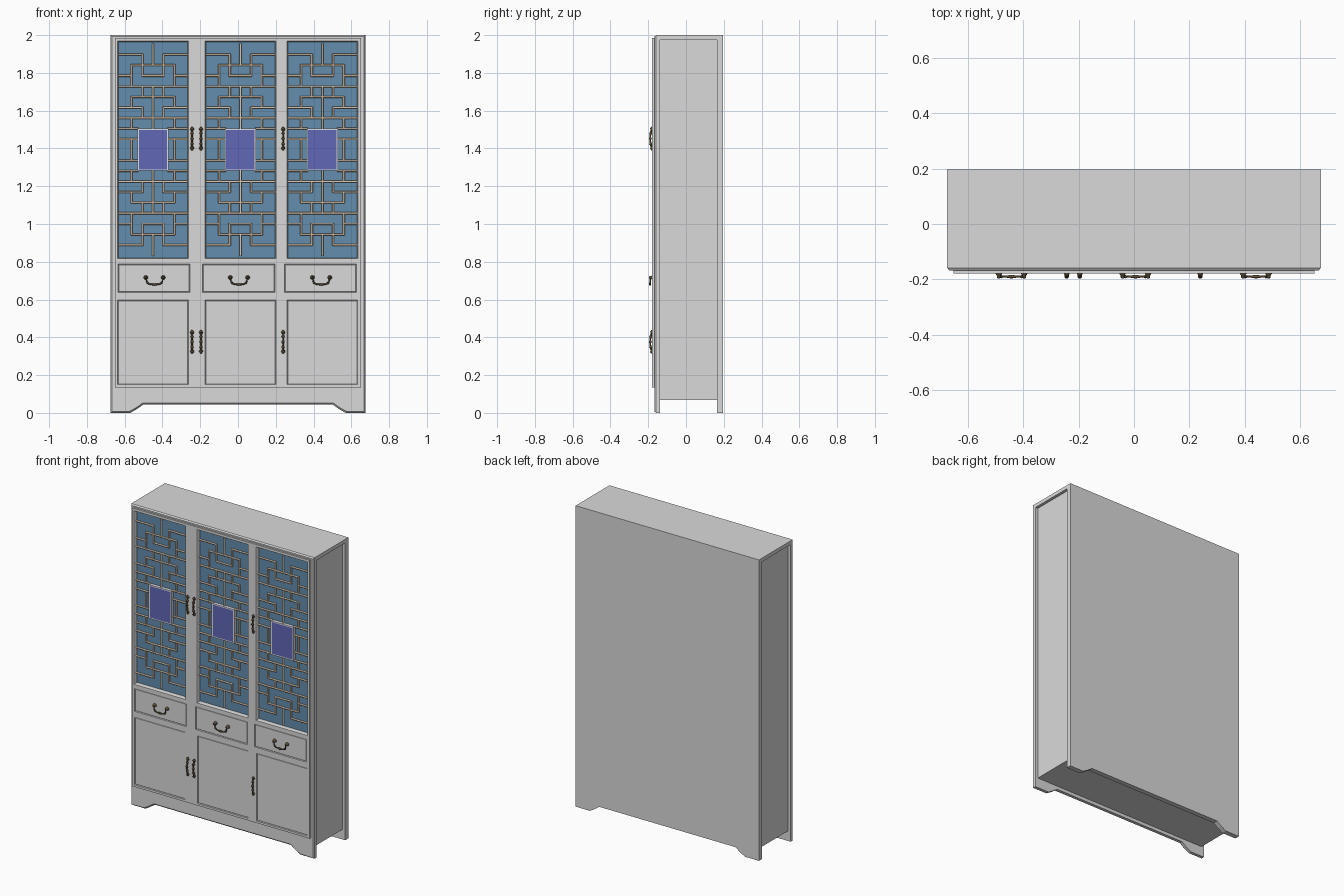
import bpy, bmesh, math
from mathutils import Matrix

if "Cube" in bpy.data.objects:
    bpy.data.objects.remove(bpy.data.objects["Cube"])


def material(name, rgb):
    m = bpy.data.materials.new(name)
    m.use_nodes = True
    m.diffuse_color = (*rgb, 1)
    m.node_tree.nodes["Principled BSDF"].inputs["Base Color"].default_value = (*rgb, 1)
    return m


GREY = material("grey_wood", (0.7, 0.7, 0.7))
GLASS = material("blue_glass", (0.125, 0.27, 0.42))
PURPLE = material("violet_panel", (0.12, 0.135, 0.47))
PALE = material("pale_trim", (0.75, 0.75, 0.82))
TAN = material("tan_lattice", (0.85, 0.67, 0.5))
BRONZE = material("dark_bronze", (0.11, 0.08, 0.04))


def finish(name, bm, *mats):
    bmesh.ops.recalc_face_normals(bm, faces=bm.faces)
    me = bpy.data.meshes.new(name)
    bm.to_mesh(me)
    bm.free()
    for m in mats:
        me.materials.append(m)
    ob = bpy.data.objects.new(name, me)
    bpy.context.collection.objects.link(ob)
    return ob


def pick(ob):
    bpy.ops.object.select_all(action="DESELECT")
    ob.select_set(True)
    bpy.context.view_layer.objects.active = ob


def add_box(bm, x0, x1, y0, y1, z0, z1):
    size = Matrix.Diagonal((x1 - x0, y1 - y0, z1 - z0, 1))
    place = Matrix.Translation(((x0 + x1) / 2, (y0 + y1) / 2, (z0 + z1) / 2))
    bmesh.ops.create_cube(bm, size=1, matrix=place @ size)


def box(name, mat, *dims):
    bm = bmesh.new()
    add_box(bm, *dims)
    return finish(name, bm, mat)


def step_front(bm, steps):
    # successive insets of the front face make a moulding
    bm.normal_update()
    face = min(bm.faces, key=lambda f: f.calc_center_median().y)
    for width, depth in steps:
        bmesh.ops.inset_individual(bm, faces=[face], thickness=width, depth=depth)
    return face


def moulded_panel(name, rect, back, front, steps, frame=GREY, inner=GREY):
    bm = bmesh.new()
    x0, x1, z0, z1 = rect
    add_box(bm, x0, x1, front, back, z0, z1)
    step_front(bm, steps).material_index = 1
    return finish(name, bm, frame, inner)


def cut(ob, rects):
    # open rectangular holes right through a board
    bm = bmesh.new()
    for x0, x1, z0, z1 in rects:
        add_box(bm, x0, x1, -0.3, 0, z0, z1)
    cutter = finish("cutter", bm)
    cutter.hide_render = True
    mod = ob.modifiers.new("openings", "BOOLEAN")
    mod.operation = "DIFFERENCE"
    mod.solver = "EXACT"
    mod.object = cutter
    pick(ob)
    bpy.ops.object.modifier_apply(modifier=mod.name)
    bpy.data.objects.remove(cutter)


def end_board(name, y0, y1, chamfer=0):
    # full height board with a bracket-foot lower edge
    half = [(0.674, 2), (0.674, 0), (0.57, 0), (0.535, 0.02), (0.5, 0.045)]
    outline = half + [(-x, z) for x, z in reversed(half)]
    bm = bmesh.new()
    face = bm.faces.new([bm.verts.new((x, y1, z)) for x, z in outline])
    for v in bmesh.ops.extrude_face_region(bm, geom=[face])["geom"]:
        if isinstance(v, bmesh.types.BMVert):
            v.co.y = y0 + chamfer
    bmesh.ops.recalc_face_normals(bm, faces=bm.faces)
    if chamfer:
        step_front(bm, [(chamfer, chamfer)])
    return finish(name, bm, GREY)


# Layout of the three bays
DOORS = (-0.45, 0.013, 0.447)
DRAWERS = (-0.445, 0.004, 0.437)
uppers = [(x - 0.194, x + 0.194, 0.81, 1.975) for x in DOORS]
lowers = [(x - 0.194, x + 0.194, 0.142, 0.605) for x in DOORS]
drawers = [(x - 0.198, x + 0.198, 0.63, 0.795) for x in DRAWERS]

# Carcass
box("carcass", GREY, -0.655, 0.655, -0.14, 0.17, 0.067, 1.985)
box("top_board", GREY, -0.674, 0.674, -0.14, 0.17, 1.975, 2)
end_board("back_board", 0.163, 0.196)
front_board = end_board("front_board", -0.167, -0.137, 0.009)
cut(front_board, uppers)
door_layer = box("door_layer", GREY, -0.652, 0.652, -0.179, -0.164, 0.135, 1.985)
cut(door_layer, uppers + lowers + drawers)

# Doors and drawers with stepped mouldings
for r in uppers:
    moulded_panel("glazed_door", r, -0.138, -0.179,
                  [(0.009, 0), (0.005, -0.006), (0.002, -0.018)], inner=GLASS)
for name, rects in (("lower_door", lowers), ("drawer_front", drawers)):
    for r in rects:
        moulded_panel(name, r, -0.164, -0.179, [(0.01, 0), (0.004, -0.006), (0.003, 0.002)])

# Lattice: grid unit is U; rows count down from the top, mirrored on both axes
U, MID = 0.0565, 1.393
HORIZONTAL = [(1, 1, 3.2), (2, 0, 2), (3, 0, 1), (3, 2, 3.2), (4, 0, 3.2), (5, 0, 2),
              (6, 1, 3.2), (7, 0, 3.2), (8, 1.4, 3.2), (9, 1.4, 3.2)]
VERTICAL = [(0, 0, 2), (0, 4, 8), (1, 1, 3), (1, 4, 5), (1, 6, 7), (2, 2, 4), (2, 5, 6),
            (2, 7, 8), (2, 9, 10)]


def row_z(row):
    return 0.56 - 0.056 * row


def rod(bm, x, z, length, axis):
    # round lattice bar lying just in front of the glass
    turn = Matrix.Rotation(math.pi / 2, 4, "Y") if axis == "x" else Matrix()
    bmesh.ops.create_cone(bm, cap_ends=True, segments=12, radius1=0.0055, radius2=0.0055,
                          depth=length, matrix=Matrix.Translation((x, -0.163, z)) @ turn)


bm = bmesh.new()
for cx in DOORS:
    for s in (-1, 1):
        for t in (-1, 1):
            for row, a, b in HORIZONTAL:
                rod(bm, cx + s * U * (a + b) / 2, MID + t * row_z(row), U * (b - a) + 0.006, "x")
            for col, a, b in VERTICAL:
                za, zb = row_z(a), row_z(b)
                rod(bm, cx + s * col * U, MID + t * (za + zb) / 2, za - zb + 0.006, "z")
pick(finish("lattice", bm, TAN))
bpy.ops.object.shade_smooth_by_angle(angle=math.radians(40))

# Violet centre panels in pale frames
for cx in DOORS:
    moulded_panel("centre_panel", (cx - 0.083, cx + 0.083, 1.282, 1.506), -0.15, -0.176,
                  [(0.011, 0)], PALE, PURPLE)


def tube(name, points):
    # swept bar through (x, y, z, radius) points
    cu = bpy.data.curves.new(name, "CURVE")
    cu.dimensions = "3D"
    cu.bevel_depth = 1
    cu.bevel_resolution = 3
    cu.use_fill_caps = True
    sp = cu.splines.new("POLY")
    sp.points.add(len(points) - 1)
    for p, (x, y, z, r) in zip(sp.points, points):
        p.co = (x, y, z, 1)
        p.radius = r
    cu.materials.append(BRONZE)
    ob = bpy.data.objects.new(name, cu)
    bpy.context.collection.objects.link(ob)
    pick(ob)
    bpy.ops.object.convert(target="MESH")
    bpy.ops.object.shade_smooth_by_angle(angle=math.radians(50))
    return bpy.context.object


def copies(ob, places):
    ob.location = places[0]
    for p in places[1:]:
        c = ob.copy()
        c.location = p
        bpy.context.collection.objects.link(c)


# Bowed door pulls with beaded bars and end knobs
bar = []
for i in range(49):
    a = i / 24 - 1
    bead = max(math.exp(-((a - c) / 0.07) ** 2) for c in (-0.85, -0.45, 0, 0.45, 0.85))
    bar.append((0, -0.18 - 0.009 * math.cos(a * math.pi / 2), a * 0.062, 0.0045 + 0.004 * bead))
pull_places = [(x, 0, z) for x in (-0.243, -0.196, 0.239) for z in (1.452, 0.376)]
copies(tube("door_pull", bar), pull_places)
for z in (-0.05, 0.05):
    mount = [(0, -0.176, z, 0.011), (0, -0.181, z, 0.01), (0, -0.185, z, 0.007), (0, -0.189, z, 0.004)]
    copies(tube("pull_mount", mount), pull_places)

# Drooping drawer handles on two round posts
drawer_places = [(x, 0, 0.715) for x in (-0.442, 0.005, 0.44)]
drop = []
for i in range(41):
    a = math.pi * i / 40
    c, s = math.cos(a), max(math.sin(a), 0)
    bead = max(math.exp(-((i - k) / 1.5) ** 2) for k in (9, 20, 31))
    x = math.copysign(abs(c) ** 0.6, c) * 0.043
    drop.append((x, -0.19, -0.035 * s ** 0.6, 0.0038 + 0.0025 * bead))
copies(tube("drawer_handle", drop), drawer_places)
for x in (-0.046, 0.046):
    post = [(x, -0.174, 0.002, 0.012), (x, -0.181, 0.002, 0.011), (x, -0.186, 0.002, 0.007),
            (x, -0.193, 0.002, 0.007), (x, -0.196, 0.002, 0.004)]
    copies(tube("handle_post", post), drawer_places)
